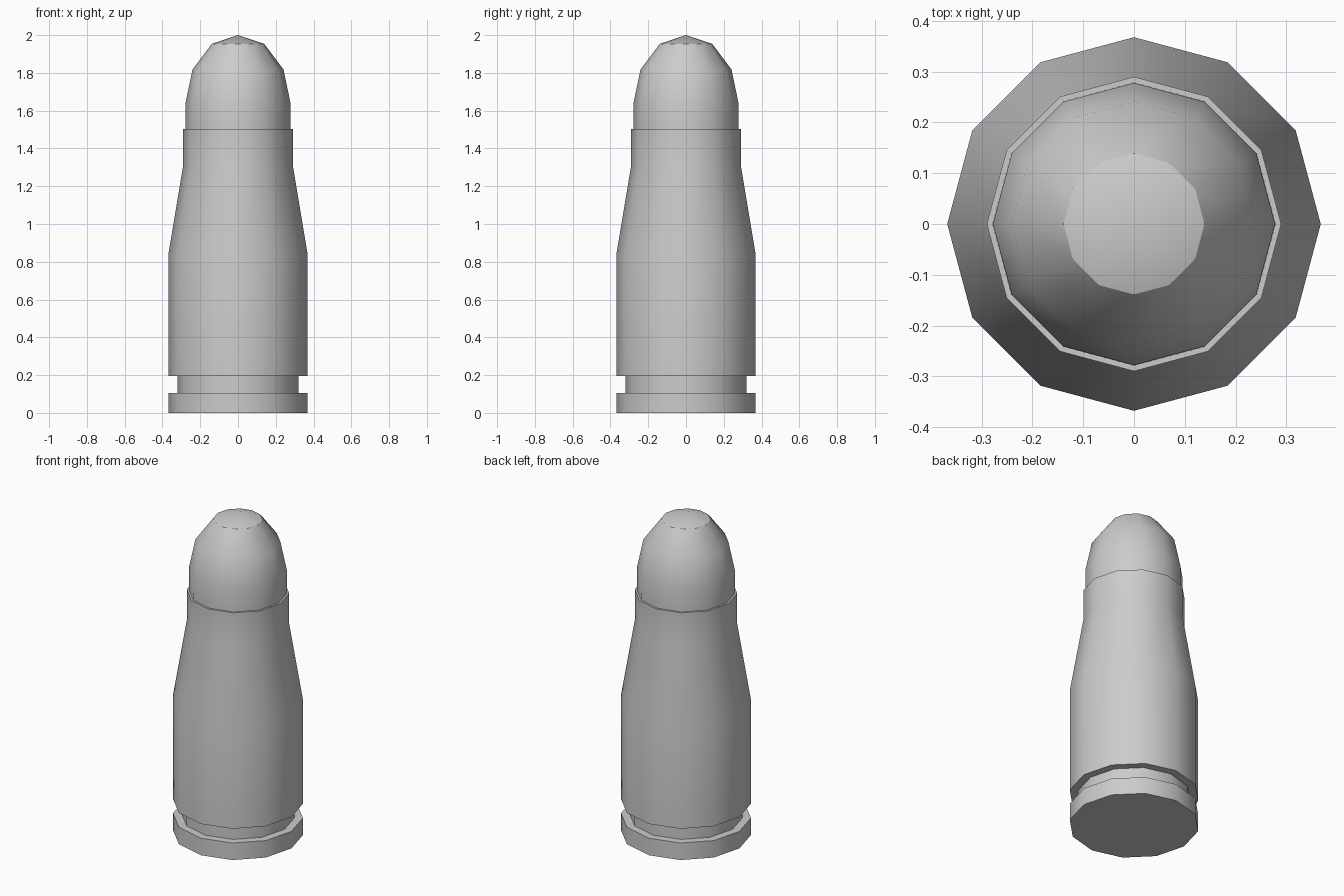
import bpy, bmesh, math

if "Cube" in bpy.data.objects:
    bpy.data.objects.remove(bpy.data.objects["Cube"])

SIDES = 12


def lathe(name, profile):
    """Revolve (radius, z) points around z; radius 0 makes a single pole."""
    bm = bmesh.new()
    rings = []
    for r, z in profile:
        n = SIDES if r > 0 else 1
        rings.append([bm.verts.new((r * math.cos(math.tau * i / SIDES),
                                    r * math.sin(math.tau * i / SIDES), z))
                      for i in range(n)])
    for a, b in zip(rings, rings[1:]):
        for i in range(SIDES):
            j = (i + 1) % SIDES
            if len(b) == 1:
                bm.faces.new((a[i], a[j], b[0]))
            else:
                bm.faces.new((a[i], a[j], b[j], b[i]))
    # flat base when the profile starts at the ground
    if profile[0][1] == 0:
        bm.faces.new(rings[0][::-1])
    mesh = bpy.data.meshes.new(name)
    bm.to_mesh(mesh)
    bm.free()
    ob = bpy.data.objects.new(name, mesh)
    bpy.context.collection.objects.link(ob)
    bpy.ops.object.select_all(action='DESELECT')
    ob.select_set(True)
    bpy.context.view_layer.objects.active = ob
    bpy.ops.object.shade_smooth_by_angle(angle=math.radians(32))
    return ob


# Case: rim, extractor groove, body, shoulder, neck and mouth
lathe("case", [(0.368, 0), (0.368, 0.106), (0.32, 0.106), (0.32, 0.195),
               (0.368, 0.195), (0.368, 0.843), (0.29, 1.312), (0.29, 1.503),
               (0.279, 1.503)])

# Rounded tip seated in the mouth of the case
lathe("rounded_tip", [(0.279, 1.503), (0.278, 1.64), (0.241, 1.818),
                      (0.139, 1.954), (0, 2.0)])
